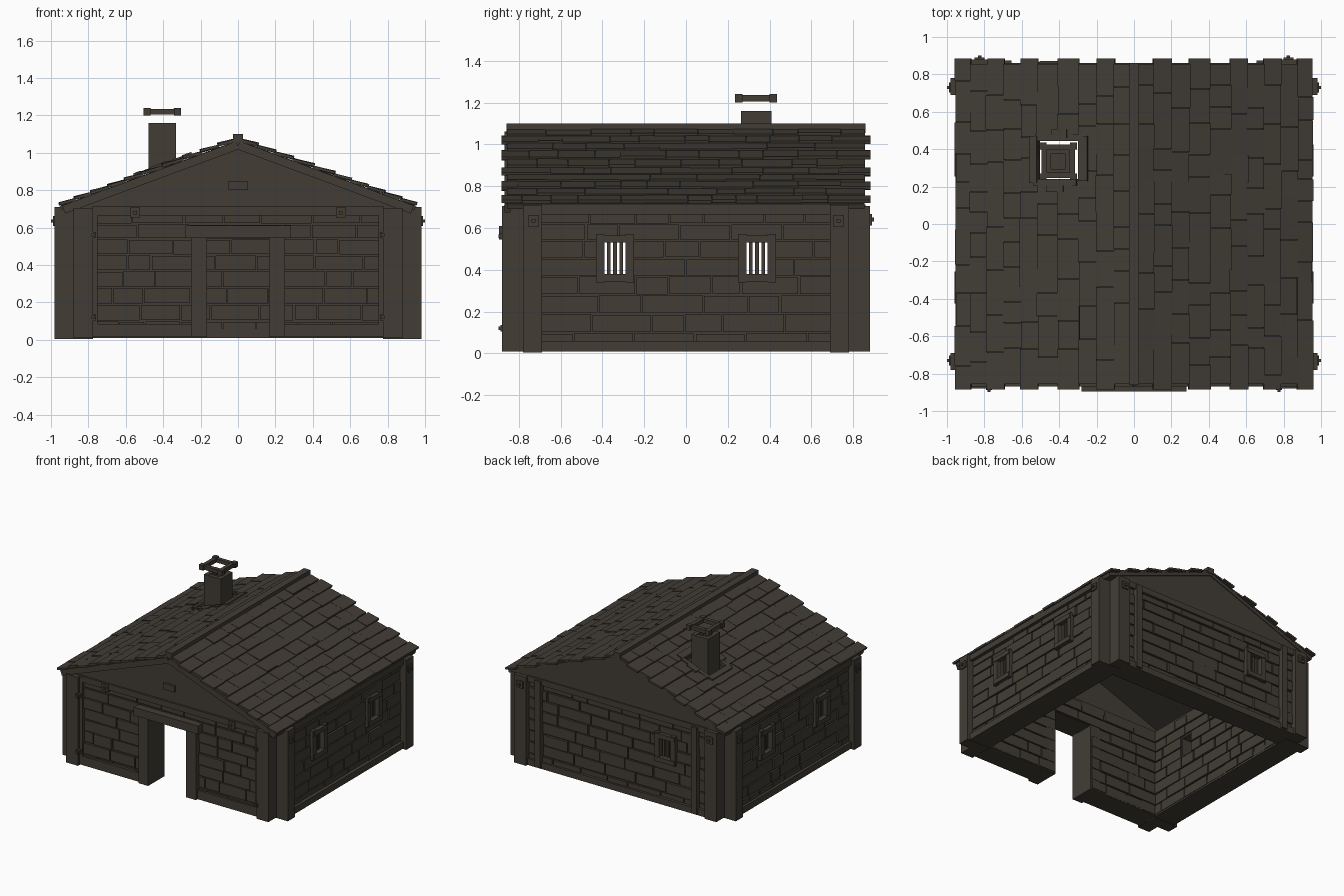
import bpy, bmesh, math, random
from mathutils import Matrix, Vector

if "Cube" in bpy.data.objects:
    bpy.data.objects.remove(bpy.data.objects["Cube"])

random.seed(4)
R = random.uniform
mat = bpy.data.materials.new("dark brown stone and wood")
mat.diffuse_color = (0.054, 0.046, 0.036, 1)
mat.use_nodes = True
mat.node_tree.nodes["Principled BSDF"].inputs["Base Color"].default_value = mat.diffuse_color
I = Matrix.Identity(4)


def box(bm, u, v, w, m=I):
    c = Vector(((u[0] + u[1]) / 2, (v[0] + v[1]) / 2, (w[0] + w[1]) / 2))
    s = (u[1] - u[0], v[1] - v[0], w[1] - w[0])
    bmesh.ops.create_cube(bm, size=1, matrix=m @ Matrix.Translation(c) @ Matrix.Diagonal((*s, 1)))


def finish(bm, name):
    me = bpy.data.meshes.new(name)
    bm.to_mesh(me)
    bm.free()
    me.materials.append(mat)
    ob = bpy.data.objects.new(name, me)
    bpy.context.collection.objects.link(ob)
    return ob


def boxes(name, items, m=I):
    bm = bmesh.new()
    for u, v, w in items:
        box(bm, u, v, w, m)
    return finish(bm, name)


def spans(a, b, v0, v1, holes):
    """Stretches of a row that are not cut by an opening."""
    out, cur = [], a
    for (h0, h1, g0, g1) in sorted(holes):
        if v0 < g1 - 0.001 and v1 > g0 + 0.001:
            out.append((cur, h0))
            cur = h1
    return out + [(cur, b)]


def split(a, b, lo, hi):
    """Random pieces along a stretch."""
    cuts = [a]
    while b - cuts[-1] > hi:
        cuts.append(cuts[-1] + R(lo, hi))
    if b - cuts[-1] < 0.04 and len(cuts) > 1:
        cuts.pop()
    return list(zip(cuts, cuts[1:] + [b]))


def side(k):
    """Local frame of a wall: u along it, v up, w outward; k = front, right, back, left."""
    return Matrix.Rotation(k * math.pi / 2, 4, 'Z') @ Matrix.Rotation(math.pi / 2, 4, 'X')


ROWS = [0.02, 0.10, 0.19, 0.28, 0.37, 0.455, 0.54, 0.62, 0.70]


# stone walls: recessed core with separate blocks showing on both faces
def wall(name, k, half, w0, w1, holes):
    m = side(k)
    bm = bmesh.new()
    for v0, v1 in zip(ROWS, ROWS[1:]):
        for a, b in spans(-half, half, v0, v1, holes):
            box(bm, (a, b), (v0, v1), (w0 + 0.012, w1 - 0.012), m)
            for p, q in split(a, b, 0.12, 0.3):
                g = R(0.002, 0.006)
                box(bm, (p + g, q - g), (v0 + g, v1 - R(0.002, 0.007)),
                    (w0 - R(0, 0.008), w1 + R(-0.004, 0.006)), m)
    finish(bm, name)


# barred window frame
def window(name, k, u, w0, w1):
    items = [((u - 0.09, u - 0.05), (0.34, 0.57), (w0, w1)),
             ((u + 0.05, u + 0.09), (0.34, 0.57), (w0, w1)),
             ((u - 0.085, u + 0.085), (0.53, 0.565), (w0, w1 + 0.006)),
             ((u - 0.085, u + 0.085), (0.345, 0.38), (w0, w1 + 0.006))]
    for i in (-1, 0, 1):
        items.append(((u + i * 0.03 - 0.009, u + i * 0.03 + 0.009), (0.37, 0.54), (w1 - 0.05, w1 - 0.03)))
    boxes(name, items, side(k))


def win_hole(u):
    return (u - 0.055, u + 0.055, 0.37, 0.54)


wall("front_wall", 0, 0.80, 0.68, 0.84, [(-0.17, 0.17, 0, 0.54)])
wall("back_wall", 2, 0.80, 0.68, 0.84, [win_hole(0.42)])
for k, s in ((1, "right"), (3, "left")):
    wall(s + "_wall", k, 0.70, 0.77, 0.93, [win_hole(-0.34), win_hole(0.34)])
    for i, u in enumerate((-0.34, 0.34)):
        window(f"{s}_window_{i + 1}", k, u, 0.78, 0.955)
window("back_window", 2, 0.42, 0.69, 0.865)

# corner posts: two crossing timbers with a notch at the corner
for sx in (-1, 1):
    for sy in (-1, 1):
        r = lambda a, b, s: tuple(sorted((a * s, b * s)))
        boxes("corner_post", [(r(0.775, 0.88, sx), r(0.68, 0.88, sy), (0.01, 0.705)),
                              (r(0.775, 0.98, sx), r(0.69, 0.78, sy), (0.005, 0.71))])

# frame beams, trim strips and bolt plates on each wall
for k in range(4):
    fb = k % 2 == 0
    half, wi, wo = (0.78, 0.68, 0.86) if fb else (0.69, 0.77, 0.955)
    m = side(k)
    boxes("top_beam", [((-half, half), (0.665, 0.712), (wi, wo))], m)
    low = [((-half, half), (0.01, 0.06), (wi, wo))]
    if k == 0:
        low = [((-half, -0.17), (0.015, 0.085), (wi, wo)), ((0.17, half), (0.015, 0.085), (wi, wo))]
    boxes("sill_beam", low, m)
    if k == 2:
        boxes("back_posts", [((s * 0.68 - 0.025, s * 0.68 + 0.025), (0.02, 0.70), (0.8, 0.875)) for s in (-1, 1)], m)
    elif k == 0:
        boxes("front_strips", [((s * 0.765 - 0.015, s * 0.765 + 0.015), (0.02, 0.70), (0.8, 0.862)) for s in (-1, 1)], m)
    if fb:
        spots = [(s * 0.55, 0.68, 0.86) for s in (-1, 1)] if k == 0 else [(s * 0.825, 0.64, 0.88) for s in (-1, 1)]
        if k == 0:
            spots += [(s * 0.775, z, 0.878) for s in (-1, 1) for z in (0.12, 0.56)]
    else:
        spots = [(s * 0.73, 0.635, 0.98) for s in (-1, 1)]
    items = []
    for u, v, w in spots:
        h = 0.027 if v > 0.6 else 0.016
        items += [((u - h, u + h), (v - h, v + h), (w - 0.02, w + 0.01)),
                  ((u - 0.009, u + 0.009), (v - 0.009, v + 0.009), (w, w + 0.02))]
    boxes("bolt_plates", items, m)

# door frame
boxes("door_frame", [((-0.25, -0.165), (0.015, 0.55), (0.68, 0.88)),
                     ((0.165, 0.25), (0.015, 0.55), (0.68, 0.88)),
                     ((-0.28, 0.28), (0.545, 0.61), (0.68, 0.895))], side(0))

# roof: slope frame has v down the slope, w out of it
K = 0.37
ANG = math.atan(K)
SC = 1 / math.cos(ANG)
EDGES = [0.0, 0.1, 0.195, 0.29, 0.4, 0.51, 0.6, 0.69, 0.78, 0.87, 0.95]


def slope(sgn):
    c, s = math.cos(ANG), math.sin(ANG)
    m = Matrix(((0, c, s, 0), (-1, 0, 0, 0), (0, -s, c, 1.065), (0, 0, 0, 1)))
    return m if sgn > 0 else Matrix.Rotation(math.pi, 4, 'Z') @ m


for sgn, s in ((1, "right"), (-1, "left")):
    hole = [(0.24, 0.445, 0.29 * SC, 0.51 * SC)] if sgn < 0 else []
    m = slope(sgn)
    deck, tiles = bmesh.new(), bmesh.new()
    for i, (e0, e1) in enumerate(zip(EDGES, EDGES[1:])):
        v0, v1 = e0 * SC, e1 * SC
        for a, b in spans(-0.855, 0.855, v0, v1, hole):
            box(deck, (a, b), (v0, v1), (-0.025, 0.002), m)
        jut = 0.885 if i % 2 else 0.857
        for a, b in spans(-jut, jut, v0, v1, hole):
            for p, q in split(a, b, 0.1, 0.24):
                t = m @ Matrix.Translation((0, v0, R(0, 0.004))) @ Matrix.Rotation(R(0.05, 0.13), 4, 'X')
                box(tiles, (p + 0.001, q - 0.001), (0, v1 - v0 + R(-0.004, 0.006)), (-0.003, 0.012), t)
    finish(deck, s + "_roof_deck")
    finish(tiles, s + "_roof_tiles")
    # raking boards on the front gable
    end = (0.84, 0.868) if sgn > 0 else (-0.868, -0.84)
    boxes(s + "_raking_board", [(end, (0.01, 0.94 * SC), (-0.045, 0.0))], m)
    if sgn < 0:
        boxes("chimney_flashing", [((0.17, 0.235), (0.37 * SC, 0.46 * SC), (0.01, 0.03)),
                                   ((0.205, 0.24), (0.30 * SC, 0.53 * SC), (0.005, 0.026)),
                                   ((0.445, 0.48), (0.28 * SC, 0.52 * SC), (0.005, 0.026)),
                                   ((0.46, 0.505), (0.35 * SC, 0.43 * SC), (0.01, 0.03)),
                                   ((0.22, 0.47), (0.51 * SC, 0.55 * SC), (0.005, 0.03)),
                                   ((0.23, 0.47), (0.24 * SC, 0.29 * SC), (0.005, 0.03))], m)
boxes("ridge_cap", [((-0.028, 0.028), (-0.86, 0.86), (1.055, 1.10))])

# gable triangles
for name, y0, y1 in (("front_gable", -0.845, -0.70), ("back_gable", 0.70, 0.85)):
    bm = bmesh.new()
    f = bm.faces.new([bm.verts.new(p) for p in ((-0.93, y0, 0.70), (0.93, y0, 0.70), (0, y0, 1.05))])
    g = bmesh.ops.extrude_face_region(bm, geom=[f])
    bmesh.ops.translate(bm, vec=(0, y1 - y0, 0), verts=[e for e in g['geom'] if isinstance(e, bmesh.types.BMVert)])
    bmesh.ops.recalc_face_normals(bm, faces=bm.faces)
    finish(bm, name)
boxes("gable_plaque", [((-0.05, 0.05), (0.80, 0.848), (0.84, 0.862))], side(0))

# chimney shaft and floating cap ring
cx, cy = -0.405, 0.335
C = Matrix.Translation((cx, cy, 0))
shaft = [((-0.06, 0.06), (-0.06, 0.06), (0.86, 1.12))]
cap = []
for s in (-1, 1):
    a, b = sorted((s * 0.04, s * 0.073))
    shaft += [((a, b), (-0.073, 0.073), (0.86, 1.16)), ((-0.073, 0.073), (a, b), (0.86, 1.158))]
    a, b = sorted((s * 0.06, s * 0.09))
    cap += [((a, b), (-0.085, 0.085), (1.205, 1.236)), ((-0.085, 0.085), (a, b), (1.205, 1.234))]
    for t in (-1, 1):
        cap.append(((s * 0.082 - 0.018, s * 0.082 + 0.018), (t * 0.082 - 0.018, t * 0.082 + 0.018), (1.20, 1.24)))
boxes("chimney_shaft", shaft, C)
boxes("chimney_cap", cap, C)
